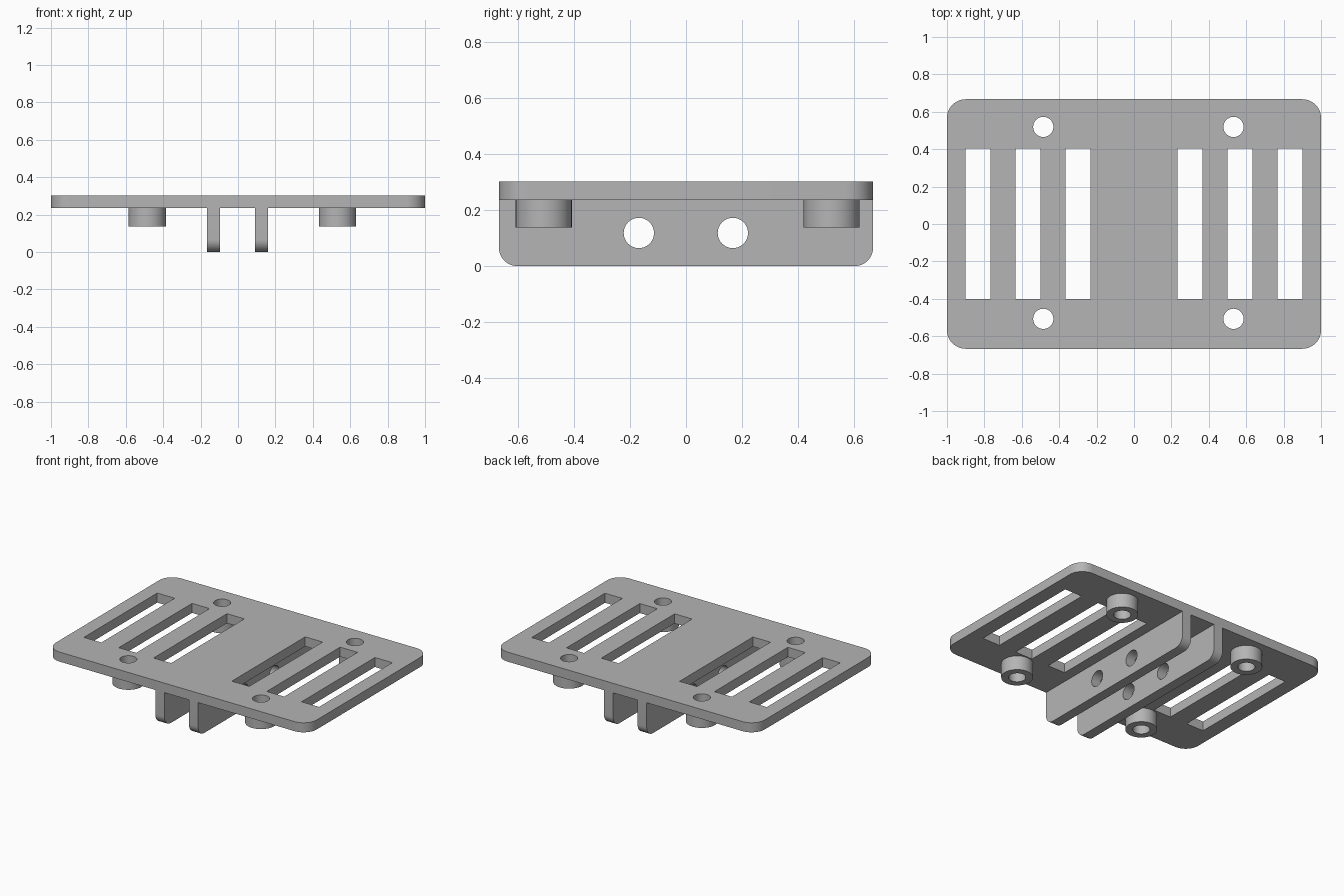
import bpy, bmesh
from math import pi, sin, cos, radians
from mathutils import Matrix

cube = bpy.data.objects.get("Cube")
if cube:
    bpy.data.objects.remove(cube, do_unlink=True)

GREY = (0.46, 0.46, 0.46, 1)
grey = bpy.data.materials.new("grey plastic")
grey.use_nodes = True
grey.diffuse_color = GREY
grey.node_tree.nodes["Principled BSDF"].inputs["Base Color"].default_value = GREY


def arc(cx, cy, r, start, end, steps):
    return [(cx + r * cos(start + (end - start) * i / steps),
             cy + r * sin(start + (end - start) * i / steps)) for i in range(steps + 1)]


def circle(cx, cy, r, steps=48):
    return arc(cx, cy, r, 0, 2 * pi, steps)[:-1]


def rectangle(x0, x1, y0, y1):
    return [(x0, y0), (x1, y0), (x1, y1), (x0, y1)]


def extrude(name, loops, low, high, along_x=False):
    """Fill the first loop minus the others, then extrude from low to high."""
    curve = bpy.data.curves.new(name + " profile", 'CURVE')
    curve.dimensions, curve.fill_mode = '2D', 'BOTH'
    curve.extrude = (high - low) / 2
    for loop in loops:
        spline = curve.splines.new('POLY')
        spline.points.add(len(loop) - 1)
        spline.use_cyclic_u = True
        for point, (u, v) in zip(spline.points, loop):
            point.co = (u, v, 0, 1)
    helper = bpy.data.objects.new(name + " profile", curve)
    mesh = bpy.data.meshes.new_from_object(helper)
    bpy.data.objects.remove(helper)
    bpy.data.curves.remove(curve)

    bm = bmesh.new()
    bm.from_mesh(mesh)
    bmesh.ops.remove_doubles(bm, verts=bm.verts, dist=0.0001)
    bm.transform(Matrix.Translation((0, 0, (low + high) / 2)))
    if along_x:  # profile axes become y and z
        bm.transform(Matrix(((0, 0, 1, 0), (1, 0, 0, 0), (0, 1, 0, 0), (0, 0, 0, 1))))
    bmesh.ops.recalc_face_normals(bm, faces=bm.faces)
    bm.to_mesh(mesh)
    bm.free()

    mesh.name = name
    mesh.materials.clear()
    mesh.materials.append(grey)
    obj = bpy.data.objects.new(name, mesh)
    bpy.context.collection.objects.link(obj)
    bpy.ops.object.select_all(action='DESELECT')
    obj.select_set(True)
    bpy.context.view_layer.objects.active = obj
    bpy.ops.object.shade_smooth_by_angle(angle=radians(30))
    return obj


HALF_DEPTH = 0.667
PLATE_LOW, PLATE_HIGH = 0.236, 0.302
HOLE = 0.054
bosses = [(x, y) for x in (-0.485, 0.532) for y in (-0.507, 0.519)]

# Plate with rounded corners, six slots and four screw holes
corner = 0.1
outline = []
for i, (sx, sy) in enumerate([(1, 1), (-1, 1), (-1, -1), (1, -1)]):
    outline += arc(sx * (1 - corner), sy * (HALF_DEPTH - corner), corner,
                   i * pi / 2, (i + 1) * pi / 2, 12)
slots = [rectangle(x - 0.067, x + 0.067, -0.4, 0.403)
         for side in (-1, 1) for x in (side * 0.3, side * 0.567, side * 0.834)]
extrude("plate", [outline] + slots + [circle(x, y, HOLE) for x, y in bosses],
        PLATE_LOW, PLATE_HIGH)

# Hollow bosses under the screw holes
for i, (x, y) in enumerate(bosses):
    extrude(f"boss_{i + 1}", [circle(x, y, 0.1), circle(x, y, HOLE)], 0.137, PLATE_LOW)

# Two hanging ribs with rounded lower corners and cross holes
r = 0.067
rib = [(HALF_DEPTH, PLATE_LOW), (-HALF_DEPTH, PLATE_LOW)]
rib += arc(-HALF_DEPTH + r, r, r, pi, 1.5 * pi, 12)
rib += arc(HALF_DEPTH - r, r, r, 1.5 * pi, 2 * pi, 12)
rib_holes = [circle(y, 0.118, HOLE) for y in (-0.168, 0.167)]
for name, x in (("right_rib", -0.131), ("left_rib", 0.126)):
    extrude(name, [rib] + rib_holes, x - 0.035, x + 0.035, along_x=True)
